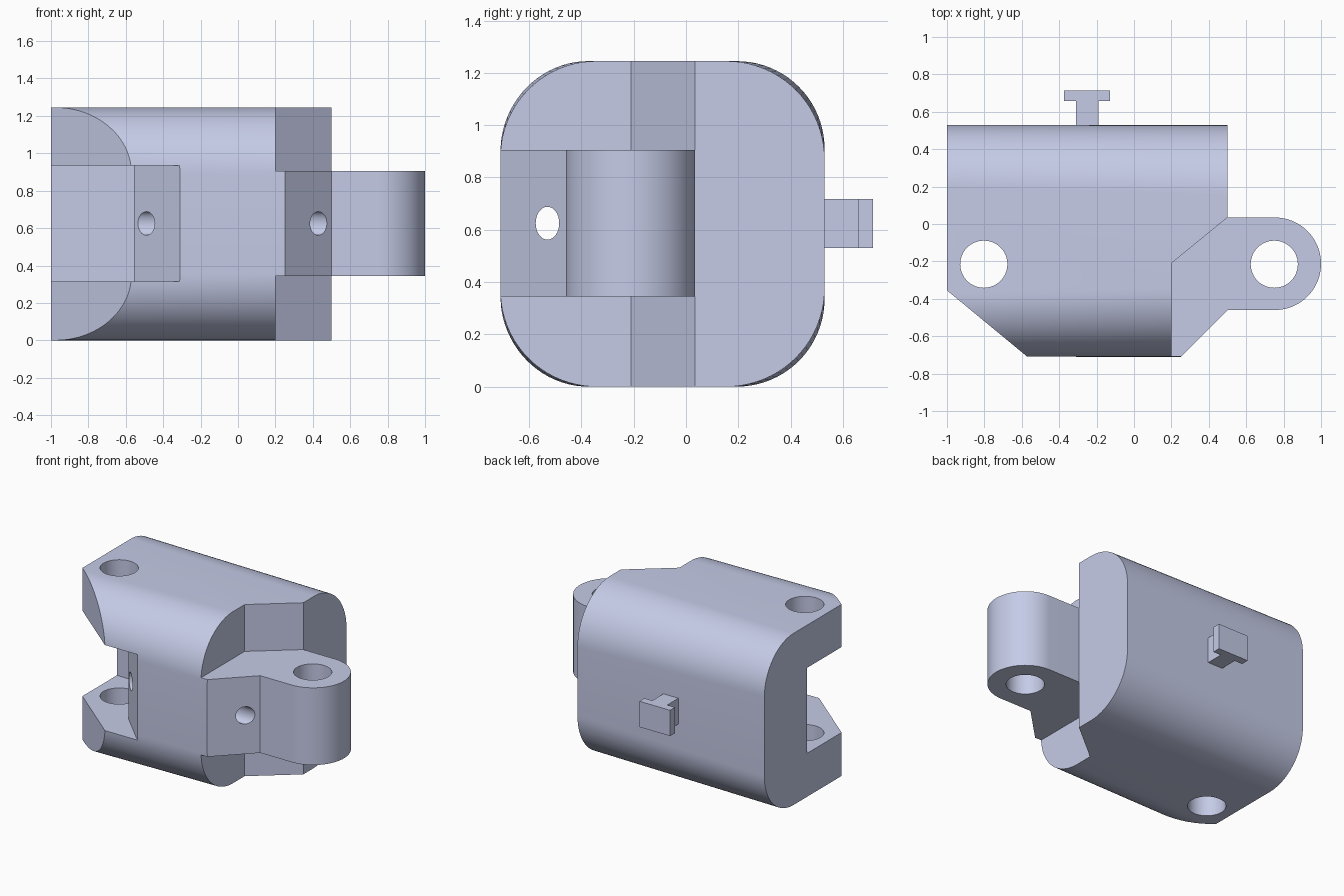
import bpy, bmesh, math

if "Cube" in bpy.data.objects:
    bpy.data.objects.remove(bpy.data.objects["Cube"])

grey = bpy.data.materials.new("blue_grey")
grey.diffuse_color = (0.58, 0.62, 0.83, 1)
grey.use_nodes = True
grey.node_tree.nodes["Principled BSDF"].inputs["Base Color"].default_value = grey.diffuse_color


def loft(name, rings):
    """Closed solid through equal-length rings of points."""
    bm = bmesh.new()
    vs = [[bm.verts.new(p) for p in ring] for ring in rings]
    for a, b in zip(vs, vs[1:]):
        n = len(a)
        for i in range(n):
            bm.faces.new((a[i], a[(i + 1) % n], b[(i + 1) % n], b[i]))
    bm.faces.new(vs[0])
    bm.faces.new(vs[-1])
    bmesh.ops.recalc_face_normals(bm, faces=bm.faces)
    me = bpy.data.meshes.new(name)
    bm.to_mesh(me)
    bm.free()
    me.materials.append(grey)
    ob = bpy.data.objects.new(name, me)
    bpy.context.collection.objects.link(ob)
    return ob


def prism(name, outline, z0, z1):
    return loft(name, [[(x, y, z) for x, y in outline] for z in (z0, z1)])


def arc(cx, cy, rx, ry, a0, a1, n):
    return [(cx + rx * math.cos(math.radians(a0 + (a1 - a0) * i / n)),
             cy + ry * math.sin(math.radians(a0 + (a1 - a0) * i / n)))
            for i in range(n + 1)]


def combine(ob, other, op="DIFFERENCE"):
    m = ob.modifiers.new(op, "BOOLEAN")
    m.operation, m.solver, m.object = op, "EXACT", other
    bpy.context.view_layer.objects.active = ob
    bpy.ops.object.modifier_apply(modifier=m.name)
    bpy.data.objects.remove(other, do_unlink=True)


Y0, Y1, H = -0.71, 0.53, 1.245


def section(x, r):
    """Rounded rectangle across the body."""
    pts = []
    for cy, cz, a in ((Y1 - r, H - r, 0), (Y0 + r, H - r, 90),
                      (Y0 + r, r, 180), (Y1 - r, r, 270)):
        pts += arc(cy, cz, r, r, a, a + 90, 20)
    return [(x, y, z) for y, z in pts]


# Main block, corners slightly rounder at the right end
body = loft("hinge_body", [section(-1, 0.335), section(0.5, 0.375)])

# Left chamfer and the slot for the mating tongue
combine(body, prism("chamfer_cut", [(-1.121, -0.255), (-0.449, -0.81), (-1.121, -0.81)], -0.1, 1.4))
combine(body, prism("slot_cut", [(-1.1, 0.04), (-0.555, 0.04), (-0.555, -0.465),
                                 (-0.21, -0.81), (-1.1, -0.81)], 0.315, 0.935))

# Clearance above and below the tongue, and the tongue's front chamfer
clear = [(0.2, -0.81), (0.65, -0.81), (0.65, 0.1575), (0.5, 0.035), (0.2, -0.21)]
combine(body, prism("upper_cut", clear, 0.905, 1.4))
combine(body, prism("lower_cut", clear, -0.1, 0.345))
combine(body, prism("front_cut", [(0.15, -0.81), (0.65, -0.81), (0.65, -0.31)], 0.2, 1.0))

# Rounded tongue
tongue = [(0.5, 0.035), (0.5, -0.46)] + arc(0.7525, -0.2125, 0.2475, 0.2475, -90, 90, 40)
combine(body, prism("tongue", tongue, 0.345, 0.905), "UNION")

# Pin holes and the cord tunnel running lengthways
for cx in (-0.803, 0.75):
    combine(body, prism("pin_cut", arc(cx, -0.215, 0.126, 0.126, 0, 352.5, 47), -0.1, 1.4))
hole = arc(-0.53, 0.625, 0.045, 0.063, 0, 348.75, 31)
combine(body, loft("tunnel_cut", [[(x, y, z) for y, z in hole] for x in (-0.65, 0.6)]))

# T-shaped peg on the back
peg = prism("back_peg", [(-0.31, 0.53), (-0.19, 0.53), (-0.19, 0.658), (-0.127, 0.658),
                         (-0.127, 0.715), (-0.373, 0.715), (-0.373, 0.658), (-0.31, 0.658)],
            0.53, 0.717)

# Smooth the curves, keep the edges sharp
bpy.ops.object.select_all(action="DESELECT")
body.select_set(True)
bpy.context.view_layer.objects.active = body
bpy.ops.object.shade_smooth_by_angle(angle=math.radians(25))
